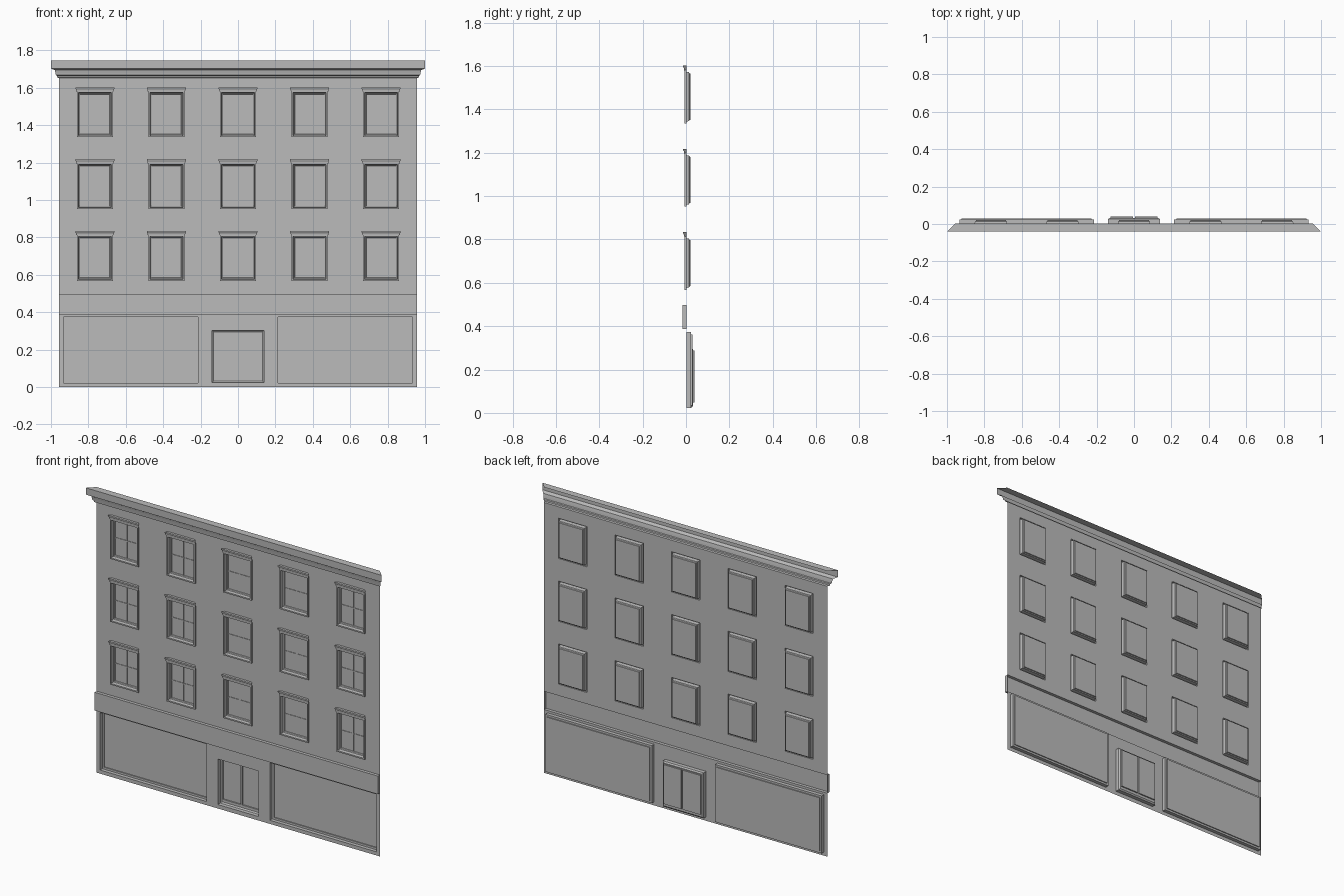
import bpy
import bmesh

if "Cube" in bpy.data.objects:
    bpy.data.objects.remove(bpy.data.objects["Cube"], do_unlink=True)

stone = bpy.data.materials.new("plain_grey")
stone.use_nodes = True
GREY = (0.5, 0.5, 0.5, 1)
stone.diffuse_color = GREY
bsdf = next(n for n in stone.node_tree.nodes if n.type == "BSDF_PRINCIPLED")
bsdf.inputs["Base Color"].default_value = GREY
bsdf.inputs["Roughness"].default_value = 0.8

WALL_Y = 0.002
HALF = 0.957


def finish(name, bm):
    mesh = bpy.data.meshes.new(name)
    bm.to_mesh(mesh)
    bm.free()
    mesh.materials.append(stone)
    obj = bpy.data.objects.new(name, mesh)
    bpy.context.collection.objects.link(obj)
    return obj


def sheet(name, rect, y, holes):
    """Flat upright sheet with rectangular holes; rect = x0, x1, z0, z1."""
    bm = bmesh.new()
    every = [rect] + holes
    xs = sorted({round(v, 4) for r in every for v in r[:2]})
    zs = sorted({round(v, 4) for r in every for v in r[2:]})
    grid = {(x, z): bm.verts.new((x, y, z)) for x in xs for z in zs}
    for xa, xb in zip(xs, xs[1:]):
        for za, zb in zip(zs, zs[1:]):
            cx, cz = (xa + xb) / 2, (za + zb) / 2
            if any(h[0] < cx < h[1] and h[2] < cz < h[3] for h in holes):
                continue
            bm.faces.new([grid[k] for k in ((xa, za), (xb, za), (xb, zb), (xa, zb))])
    bmesh.ops.dissolve_limit(bm, angle_limit=0.01, verts=bm.verts, edges=bm.edges)
    bmesh.ops.triangulate(bm, faces=bm.faces)
    bmesh.ops.delete(bm, geom=[v for v in bm.verts if not v.link_faces], context="VERTS")
    return finish(name, bm)


def nested(name, rect, steps, fill=True):
    """Concentric rectangles joined in depth; steps = (inset, y)."""
    bm = bmesh.new()
    x0, x1, z0, z1 = rect
    rings = []
    for d, y in steps:
        corners = ((x0 + d, z0 + d), (x1 - d, z0 + d), (x1 - d, z1 - d), (x0 + d, z1 - d))
        rings.append([bm.verts.new((x, y, z)) for x, z in corners])
    for a, b in zip(rings, rings[1:]):
        for i in range(4):
            j = (i + 1) % 4
            bm.faces.new((a[i], a[j], b[j], b[i]))
    if fill:
        bm.faces.new(rings[-1])
    return finish(name, bm)


def moulding(name, half, profile, cx=0.0, mitre=True, caps=False):
    """Horizontal strip along x; profile = (depth, z), ends flare with depth."""
    bm = bmesh.new()
    ends = []
    for s in (-1, 1):
        ends.append([bm.verts.new((cx + s * (half + (d if mitre else 0)), WALL_Y - d, z))
                     for d, z in profile])
    left, right = ends
    for i in range(len(profile) - 1):
        bm.faces.new((left[i], right[i], right[i + 1], left[i + 1]))
    if caps:
        bm.faces.new(left)
        bm.faces.new(right[::-1])
    return finish(name, bm)


def bar(name, x0, x1, y0, y1, z0, z1):
    bm = bmesh.new()
    bmesh.ops.create_cube(bm, size=1)
    for v in bm.verts:
        v.co = (x1 if v.co.x > 0 else x0, y1 if v.co.y > 0 else y0, z1 if v.co.z > 0 else z0)
    return finish(name, bm)


# Openings in the wall
BAND = (-HALF, HALF, 0.387, 0.498)
SHOPS = {"left": (0.214, 0.934, 0.022, 0.373), "right": (-0.934, -0.214, 0.022, 0.373)}
DOOR = (-0.138, 0.138, 0.024, 0.302)
windows = []
for row in range(3):
    for col in range(-2, 3):
        cx, base = col * 0.3825, 0.568 + row * 0.384
        windows.append((cx - 0.096, cx + 0.096, base, base + 0.246))

sheet("wall", (-HALF, HALF, 0.0, 1.652), WALL_Y, [BAND, DOOR] + list(SHOPS.values()) + windows)

# Upper windows: casing, recess, crossed glazing bars and flared head
for n, rect in enumerate(windows, 1):
    x0, x1, z0, z1 = rect
    cx, cz = (x0 + x1) / 2, (z0 + z1) / 2
    nested(f"window_{n}", rect, [(0, WALL_Y), (0, -0.008), (0.008, -0.008),
                                 (0.01, 0.013), (0.015, 0.016), (0.017, 0.021)])
    bar(f"window_upright_{n}", cx - 0.003, cx + 0.003, 0.018, 0.021, z0 + 0.017, z1 - 0.017)
    bar(f"window_crossbar_{n}", x0 + 0.017, x1 - 0.017, 0.018, 0.021, cz - 0.003, cz + 0.003)
    moulding(f"window_head_{n}", 0.09,
             [(0, z1 - 0.002), (0.01, z1 - 0.002), (0.011, z1 + 0.008),
              (0.015, z1 + 0.014), (0.015, z1 + 0.02), (0, z1 + 0.02)], cx, caps=True)

# Shop fronts
for side, rect in SHOPS.items():
    nested(f"shop_front_{side}", rect, [(0, WALL_Y), (0, 0.024), (0.012, 0.024), (0.012, 0.03)])

# Double entrance door
nested("door_recess", DOOR, [(0, WALL_Y), (0, 0.026), (0.008, 0.032)], fill=False)
frame = (DOOR[0] + 0.008, DOOR[1] - 0.008, DOOR[2] + 0.008, DOOR[3] - 0.008)
leaves = {"right": (-0.125, -0.005, 0.048, 0.288), "left": (0.005, 0.125, 0.048, 0.288)}
sheet("door_frame", frame, 0.032, list(leaves.values()))
for side, rect in leaves.items():
    nested(f"door_leaf_{side}", rect, [(0, 0.032), (0, 0.04)])

# Band above the shop fronts, and the cornice
moulding("sign_band", HALF, [(0, 0.387), (0.019, 0.387), (0.019, 0.498), (0, 0.498)],
         mitre=False, caps=True)
moulding("cornice", HALF, [(0, 1.652), (0.01, 1.655), (0.011, 1.664), (0.017, 1.667),
                           (0.019, 1.68), (0.022, 1.694), (0.037, 1.7), (0.042, 1.703),
                           (0.043, 1.745), (0, 1.745)])
